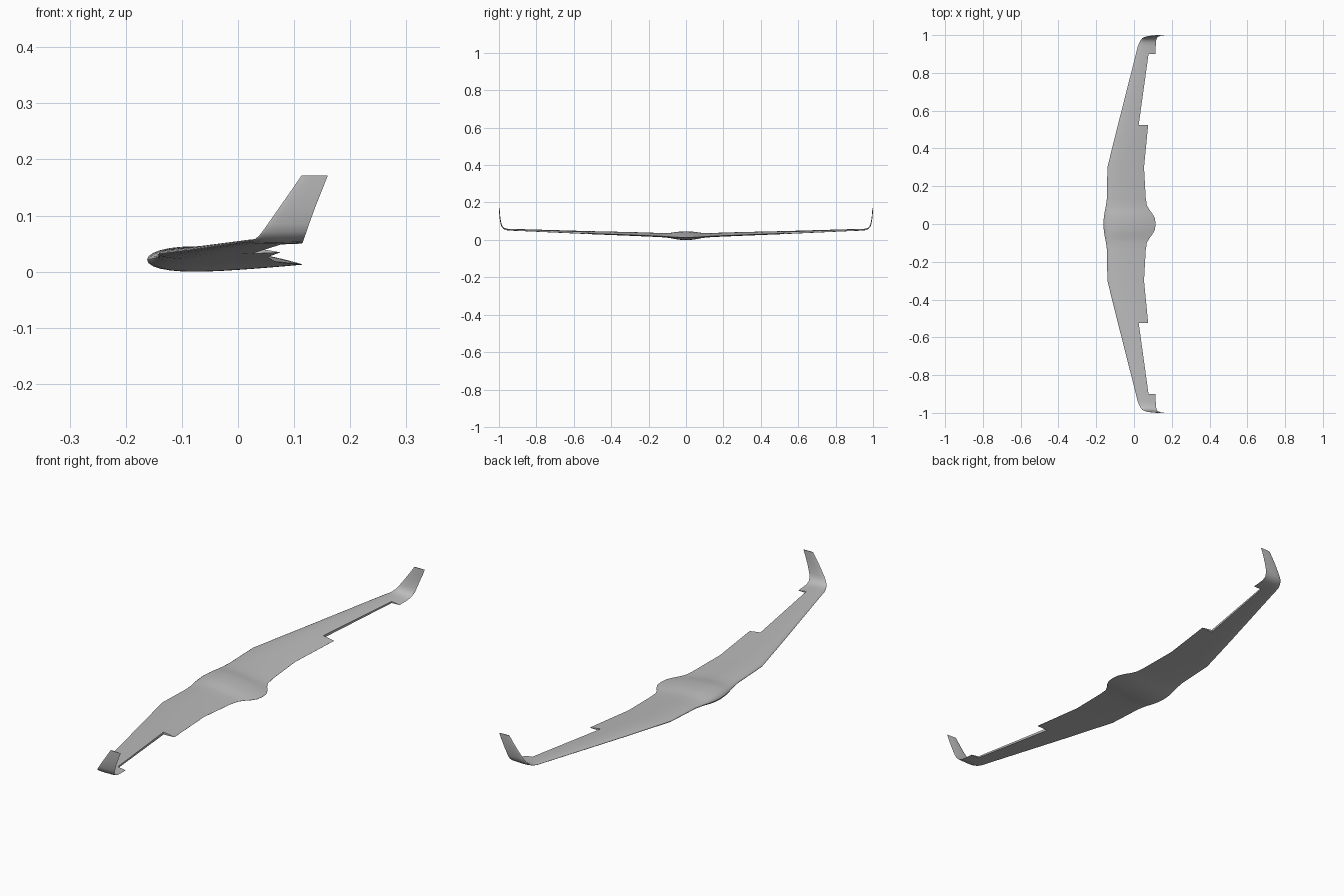
import bpy
import bmesh
import math
from mathutils import Vector

cube = bpy.data.objects.get("Cube")
if cube:
    bpy.data.objects.remove(cube, do_unlink=True)

# One satin grey for the whole airframe
grey = bpy.data.materials.new("airframe_grey")
grey.use_nodes = True
colour = (0.5, 0.5, 0.5, 1)
grey.diffuse_color = colour
grey.node_tree.nodes["Principled BSDF"].inputs["Base Color"].default_value = colour

# Half-span stations: span y, height z, leading x, trailing x, thickness
STATIONS = [
    (0, .020, -.162, .114, .045),
    (.03, .020, -.160, .111, .044),
    (.055, .021, -.157, .097, .038),
    (.077, .022, -.153, .080, .030),
    (.1, .023, -.148, .068, .025),
    (.14, .025, -.143, .062, .022),
    (.3, .031, -.141, .053, .020),
    (.525, .038, -.085, .075, .016),
    (.9, .052, .010, .113, .010),
    (.94, .053, .020, .115, .009),
    (.96, .055, .028, .116, .008),
    (.975, .061, .036, .118, .007),
    (.984, .071, .044, .122, .006),
    (.989, .085, .054, .127, .005),
    (.994, .115, .075, .138, .004),
    (.997, .145, .096, .150, .004),
    (.998, .170, .113, .160, .003),
]
STEPS = 16


def half_thickness(f):
    """Aerofoil half thickness at chord fraction f, as a share of full thickness."""
    return 5 * (.2969 * math.sqrt(f) - .126 * f - .3516 * f**2
                + .2843 * f**3 - .1015 * f**4)


def section(index):
    """Closed aerofoil loop, set square to the span path at this station."""
    y, z, lead, trail, thick = STATIONS[index]
    before = STATIONS[max(index - 1, 0)]
    after = STATIONS[min(index + 1, len(STATIONS) - 1)]
    along = Vector((0, after[0] - before[0], after[1] - before[1])).normalized()
    up = Vector((0, -along.z, along.y)) if index else Vector((0, 0, 1))
    chord = trail - lead

    def point(f, side):
        camber = thick * .4 * f * (1 - f)
        offset = side * thick * half_thickness(f) + camber - .03 * chord * f
        return Vector((lead + chord * f, y, z)) + up * offset

    fractions = [(1 - math.cos(math.pi * i / STEPS)) / 2 for i in range(STEPS + 1)]
    upper = [point(f, 1) for f in reversed(fractions)]
    lower = [point(f, -1) for f in fractions[1:]]
    return upper + lower


def make_object(name, bm):
    bmesh.ops.recalc_face_normals(bm, faces=bm.faces)
    mesh = bpy.data.meshes.new(name)
    bm.to_mesh(mesh)
    bm.free()
    mesh.materials.append(grey)
    obj = bpy.data.objects.new(name, mesh)
    bpy.context.collection.objects.link(obj)
    return obj


def loft(name, loops):
    """Skin matching loops and close both ends."""
    bm = bmesh.new()
    rings = [[bm.verts.new(p) for p in loop] for loop in loops]
    for a, b in zip(rings, rings[1:]):
        for i in range(len(a)):
            j = (i + 1) % len(a)
            bm.faces.new((a[i], a[j], b[j], b[i]))
    bm.faces.new(rings[0])
    bm.faces.new(rings[-1])
    return make_object(name, bm)


# Blended body, wings and upturned tips in one skin
left_half = [section(i) for i in range(len(STATIONS))]
right_half = [[Vector((p.x, -p.y, p.z)) for p in loop] for loop in left_half[:0:-1]]
wing = loft("flying_wing", right_half + left_half)

# Control surface cut-outs along both trailing edges
bpy.context.view_layer.objects.active = wing
wing.select_set(True)
for name, side in (("left_cutout", 1), ("right_cutout", -1)):
    plan = [(.025, .525), (.2, .525), (.2, .9), (.077, .9)]
    loops = [[Vector((x, side * y, z)) for x, y in plan] for z in (-.1, .3)]
    cutter = loft(name, loops)
    cutter.hide_render = True
    cut = wing.modifiers.new(name, "BOOLEAN")
    cut.operation = "DIFFERENCE"
    cut.solver = "EXACT"
    cut.object = cutter
    bpy.ops.object.modifier_apply(modifier=cut.name)
    bpy.data.objects.remove(cutter, do_unlink=True)

bpy.ops.object.shade_smooth_by_angle(angle=math.radians(40))

# Rest the lowest point on the ground
lowest = min(v.co.z for v in wing.data.vertices)
for v in wing.data.vertices:
    v.co.z -= lowest
